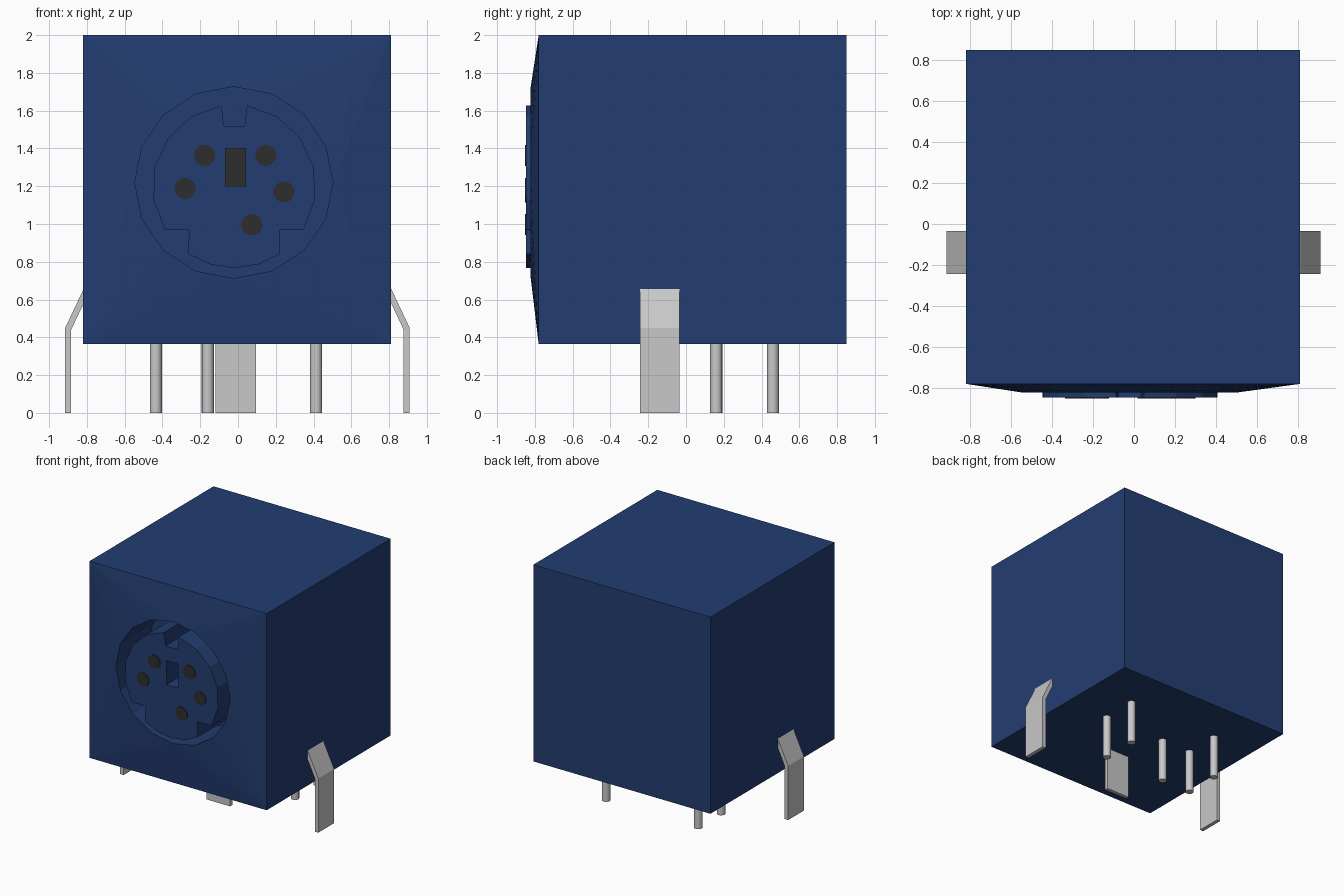
import bpy, bmesh
from math import cos, sin, radians

if "Cube" in bpy.data.objects:
    bpy.data.objects.remove(bpy.data.objects["Cube"], do_unlink=True)


def material(name, rgb):
    m = bpy.data.materials.new(name)
    m.use_nodes = True
    m.diffuse_color = (*rgb, 1)
    m.node_tree.nodes["Principled BSDF"].inputs["Base Color"].default_value = (*rgb, 1)
    return m


BLUE = material("navy plastic", (0.0165, 0.047, 0.165))
METAL = material("grey metal", (0.58, 0.58, 0.58))
DARK = material("dark contact", (0.028, 0.027, 0.026))


def finish(bm, name, *mats):
    bmesh.ops.recalc_face_normals(bm, faces=bm.faces)
    me = bpy.data.meshes.new(name)
    bm.to_mesh(me)
    bm.free()
    for m in mats:
        me.materials.append(m)
    ob = bpy.data.objects.new(name, me)
    bpy.context.collection.objects.link(ob)
    return ob


def loop(bm, pts, y):
    """Ring of vertices from (x, z) points at depth y."""
    return [bm.verts.new((x, y, z)) for x, z in pts]


def walls(bm, a, b):
    for i in range(len(a)):
        j = (i + 1) % len(a)
        bm.faces.new((a[i], a[j], b[j], b[i]))


def prism(name, pts, y0, y1, mat):
    """Solid with an (x, z) outline, running from y0 to y1."""
    bm = bmesh.new()
    a, b = loop(bm, pts, y0), loop(bm, pts, y1)
    walls(bm, a, b)
    bm.faces.new(a)
    bm.faces.new(b)
    return finish(bm, name, mat)


def circle(cx, cz, r, n):
    return [(cx + r * cos(radians(360 * i / n)), cz + r * sin(radians(360 * i / n)))
            for i in range(n)]


def rect(x0, x1, z0, z1):
    return [(x1, z1), (x0, z1), (x0, z0), (x1, z0)]


# Housing: cube whose front rises to a round socket opening
SIDES, FLOOR = 16, -0.4
L, R, BOTTOM, TOP = -0.82, 0.81, 0.365, 2.0
bm = bmesh.new()
square = rect(L, R, BOTTOM, TOP)
corner, back = loop(bm, square, -0.78), loop(bm, square, 0.85)
walls(bm, corner, back)
bm.faces.new(back)
opening = [(-0.022 + 0.525 * cos(radians(360 * i / SIDES)),
            1.22 + 0.507 * sin(radians(360 * i / SIDES))) for i in range(SIDES)]
rim, floor = loop(bm, opening, -0.822), loop(bm, opening, FLOOR)
walls(bm, rim, floor)
bm.faces.new(floor)
quarter = SIDES // 4
for i in range(SIDES):
    q = i // quarter
    bm.faces.new((rim[i], rim[(i + 1) % SIDES], corner[q]))
    if i % quarter == 0:
        bm.faces.new((rim[i], corner[q], corner[q - 1]))
finish(bm, "housing", BLUE)

# Socket core: keyed round plug with a central slot
CX, CZ, RAD = -0.02, 1.2, 0.433


def arc(a0, a1, n):
    return [(RAD * cos(radians(a0 + (a1 - a0) * i / n)),
             RAD * sin(radians(a0 + (a1 - a0) * i / n))) for i in range(n + 1)]


half = [(0.055, 0.32)] + arc(81, -32, 5) + [(0.24, -0.232)] + arc(-56, -90, 2)
outline = half + [(-x, z) for x, z in reversed(half[:-1])]
outline = [(CX + x, CZ + z) for x, z in outline]
FACE = -0.846
bm = bmesh.new()
front, rear = loop(bm, outline, FACE), loop(bm, outline, FLOOR)
slot = rect(-0.065, 0.04, 1.2, 1.4)
slot_front, slot_back = loop(bm, slot, FACE), loop(bm, slot, -0.6)
walls(bm, front, rear)
walls(bm, slot_front, slot_back)
bm.faces.new(rear)
bm.faces.new(slot_back).material_index = 1
face_edges = [e for e in bm.edges if all(abs(v.co.y - FACE) < 1e-4 for v in e.verts)]
bmesh.ops.triangle_fill(bm, use_beauty=True, edges=face_edges, normal=(0, -1, 0))
finish(bm, "socket_core", BLUE, DARK)

# Round contact holes as thin dark plates
for i, (x, z) in enumerate([(-0.177, 1.363), (0.147, 1.363), (-0.28, 1.188),
                            (0.243, 1.17), (0.073, 0.997)]):
    prism(f"contact_hole_{i + 1}", circle(x, z, 0.056, 20), -0.852, FACE + 0.002, DARK)

# Solder pins under the housing
for i, (x, y) in enumerate([(-0.435, 0.16), (-0.16, 0.16), (0.413, 0.16),
                            (-0.435, 0.46), (0.413, 0.46)]):
    bpy.ops.mesh.primitive_cylinder_add(vertices=16, radius=0.032, depth=0.38,
                                        location=(x, y, 0.19))
    pin = bpy.context.object
    pin.name = f"solder_pin_{i + 1}"
    pin.data.materials.append(METAL)
    bpy.ops.object.shade_smooth_by_angle()

# Flat ground tab under the housing
prism("ground_tab", rect(-0.12, 0.095, 0, 0.38), -0.24, -0.21, METAL)

# Bent mounting tabs on both sides
bend = [(0.8, 0.67), (0.815, 0.655), (0.912, 0.45), (0.912, 0),
        (0.88, 0), (0.88, 0.44), (0.8, 0.61)]
for name, s in (("left_mounting_tab", 1), ("right_mounting_tab", -1)):
    prism(name, [(s * x - 0.003, z) for x, z in bend], -0.243, -0.035, METAL)
